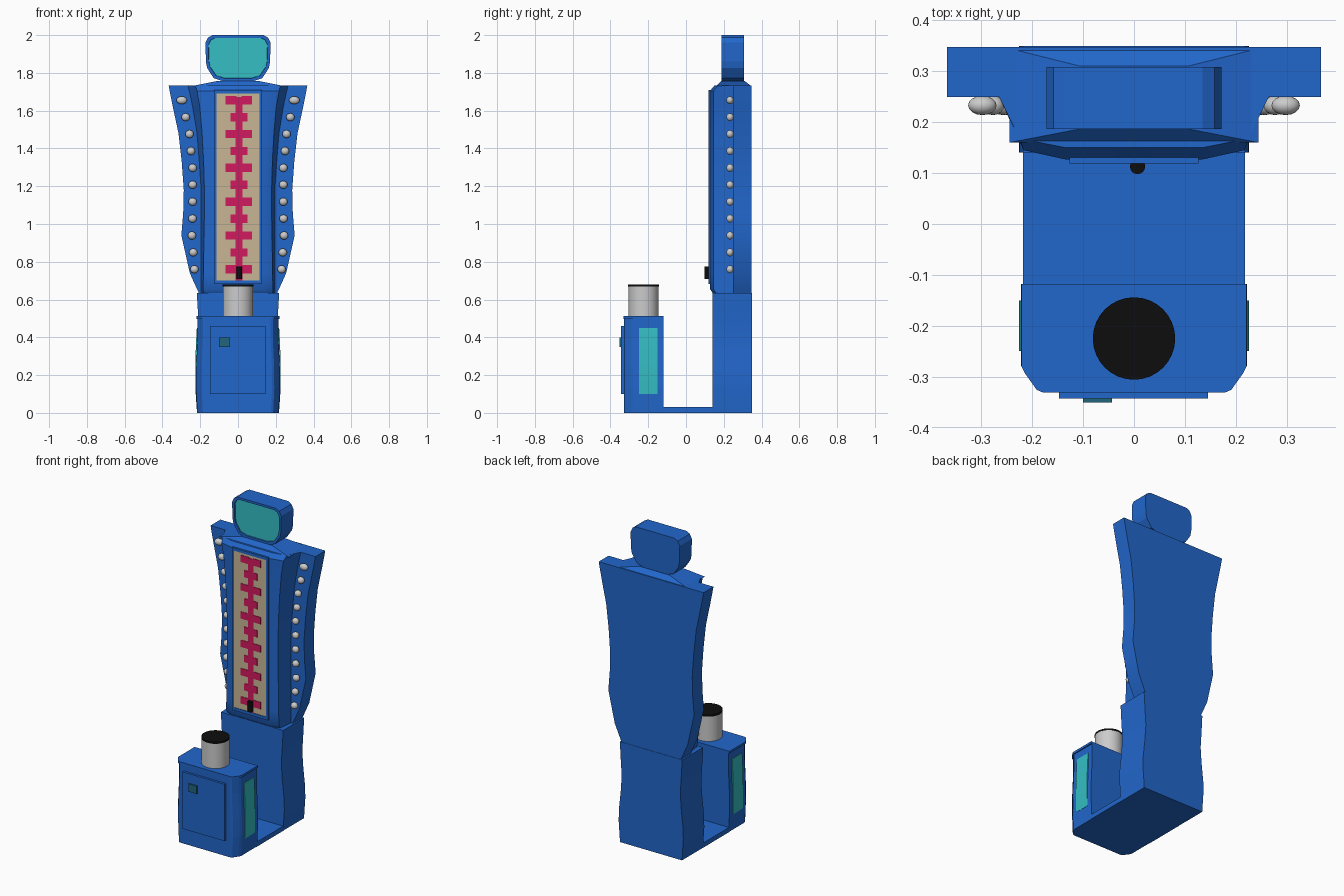
import bpy, bmesh
from math import pi

if "Cube" in bpy.data.objects:
    bpy.data.objects.remove(bpy.data.objects["Cube"])

def mat(name, c):
    m = bpy.data.materials.new(name)
    m.diffuse_color = (*c, 1)
    m.use_nodes = True
    m.node_tree.nodes["Principled BSDF"].inputs["Base Color"].default_value = m.diffuse_color
    return m

BLUE = mat("blue_paint", (0.016, 0.135, 0.6))
TEAL = mat("teal_glass", (0.035, 0.52, 0.56))
DARK = mat("dark_teal", (0.015, 0.13, 0.2))
CREAM = mat("cream", (0.58, 0.47, 0.3))
PINK = mat("pink", (0.63, 0.01, 0.11))
BLACK = mat("black", (0.004, 0.004, 0.004))

def finish(name, bm, m=None, smooth=False):
    bmesh.ops.recalc_face_normals(bm, faces=bm.faces)
    me = bpy.data.meshes.new(name)
    bm.to_mesh(me)
    bm.free()
    o = bpy.data.objects.new(name, me)
    bpy.context.collection.objects.link(o)
    if m:
        me.materials.append(m)
    if smooth:
        bpy.ops.object.select_all(action='DESELECT')
        o.select_set(True)
        bpy.context.view_layer.objects.active = o
        bpy.ops.object.shade_smooth_by_angle(angle=0.6)
    return o

def loft(name, rings, m=None, smooth=False):
    bm = bmesh.new()
    vs = [[bm.verts.new(p) for p in r] for r in rings]
    n = len(vs[0])
    for a, b in zip(vs, vs[1:]):
        for i in range(n):
            j = (i + 1) % n
            bm.faces.new((a[i], a[j], b[j], b[i]))
    bm.faces.new(vs[0])
    bm.faces.new(vs[-1])
    return finish(name, bm, m, smooth)

def box(name, x, y, z, m=None):
    rings = [[(x[0], y[0], h), (x[1], y[0], h), (x[1], y[1], h), (x[0], y[1], h)] for h in z]
    return loft(name, rings, m)

def cylinder(name, x, y, r, z0, z1, m=None, n=32):
    bpy.ops.mesh.primitive_cylinder_add(vertices=n, radius=r, depth=z1 - z0, location=(x, y, (z0 + z1) / 2))
    o = bpy.context.object
    o.name = name
    if m:
        o.data.materials.append(m)
    bpy.ops.object.shade_smooth_by_angle()
    return o

def mirrored(half):
    return half + [(-x, y) for x, y in reversed(half)]

# rear pedestal with gently waving sides
waist = [(0, .217), (.13, .226), (.2, .225), (.32, .212), (.42, .205), (.53, .212), (.635, .218)]
loft("rear_pedestal", [[(-w, .14, z), (w, .14, z), (w, .35, z), (-w, .35, z)] for z, w in waist], BLUE, True)
box("floor_plate", (-.218, .218), (-.125, .145), (0, .03), BLUE)

# tower: flared back wings with a projecting centre, lofted upwards
# height, outer wing x, inner wing x, front shoulder x, front y
levels = [(.63, .205, .195, .185, .145), (.655, .217, .195, .185, .127), (.74, .255, .195, .183, .127),
          (.94, .30, .195, .18, .127), (1.06, .29, .195, .178, .127), (1.18, .287, .195, .178, .127),
          (1.33, .298, .205, .182, .127), (1.48, .315, .217, .19, .127), (1.62, .345, .24, .202, .127),
          (1.705, .362, .258, .217, .127), (1.733, .367, .265, .225, .15)]
rings = []
for z, xo, xi, xf, yf in levels:
    half = [(xo, .348), (xo, .25), (xi, .25), (xf, yf + .018), (.135, yf)]
    rings.append([(x, y, z) for x, y in mirrored(half)])
loft("tower_body", rings, BLUE, True)

# sloping cap between tower and head
loft("tower_cap", [[(-w, y0, z), (w, y0, z), (w, y1, z), (-w, y1, z)]
                   for w, y0, y1, z in ((.245, .16, .345, 1.73), (.105, .187, .31, 1.758))], BLUE)

# head with recessed screen
half = [(.135, 2.0), (.158, 1.988), (.172, 1.96), (.17, 1.86), (.163, 1.825), (.128, 1.772), (.08, 1.756)]
outline = mirrored(half)
def head_ring(y, s):
    return [(x * s, y, 1.882 + (z - 1.882) * (1 - (1 - s) * 1.35)) for x, z in outline]
loft("head", [head_ring(.308, 1), head_ring(.187, 1), head_ring(.187, .91), head_ring(.196, .9)], BLUE)
loft("head_screen", [head_ring(.194, .905), head_ring(.2, .905)], TEAL)

# scale panel: frame rails, cream face, pink ladder
for s in (-1, 1):
    box("panel_side_rail", (s * .113, s * .127), (.119, .135), (.682, 1.71), BLUE)
for z in (.682, 1.692):
    box("panel_end_rail", (-.127, .127), (.119, .135), (z, z + .018), BLUE)
box("panel_face", (-.114, .114), (.1225, .135), (.695, 1.695), CREAM)
box("scale_stem", (-.014, .024), (.1195, .124), (.695, 1.672), PINK)
for i in range(11):
    w, z = (.07, .046) if i % 2 else (.07, 1.655), 1.655 - i * .0895
    w = .046 if i % 2 else .07
    for s in (-1, 1):
        box("scale_rung", (.005 + s * .014, .005 + s * w), (.1195, .124), (z - .022, z + .022), PINK)
cylinder("slider_puck", .007, .113, .015, .71, .775, BLACK, 16)

# bulbs running down both wings
bulb_x = [.298, .277, .257, .249, .24, .24, .24, .241, .244, .237, .231]
for i, x in enumerate(bulb_x):
    for s in (-1, 1):
        bpy.ops.mesh.primitive_uv_sphere_add(segments=16, ring_count=10, radius=.02,
                                             location=(s * x, .233, 1.655 - i * .0895))
        o = bpy.context.object
        o.name = "bulb"
        o.scale = (1.4 - .04 * i if i == 0 else 1.1, .95, 1.05)
        bpy.ops.object.shade_smooth_by_angle(angle=pi / 3)

# front cabinet with chamfered corners and a lid
def cabinet_ring(w, z, d=0):
    half = [(w, -.118), (w, -.278 - d), (w - .007, -.292 - d), (w - .03, -.324 - d), (w - .042, -.329 - d)]
    return [(x, y, z) for x, y in mirrored(half)]
loft("front_cabinet", [cabinet_ring(w, z) for w, z in ((.216, 0), (.222, .13), (.221, .25), (.214, .4), (.214, .5))], BLUE)
loft("cabinet_lid", [cabinet_ring(.221, .498, .002), cabinet_ring(.221, .512, .002)], BLUE)
box("cabinet_door", (-.147, .145), (-.343, -.32), (.1, .46), BLUE)
box("door_lock", (-.1, -.043), (-.351, -.34), (.35, .4), DARK)

# slightly bowed side windows
for s in (-1, 1):
    loft("side_window", [[(s * .2, -.25, z), (s * x, -.25, z), (s * x, -.15, z), (s * .2, -.15, z)]
                         for x, z in ((.222, .1), (.2255, .18), (.2255, .28), (.222, .38), (.218, .45))], TEAL, True)

# strike post
cylinder("strike_post", 0, -.225, .08, .51, .67)
cylinder("strike_pad", 0, -.225, .081, .669, .68, BLACK)
